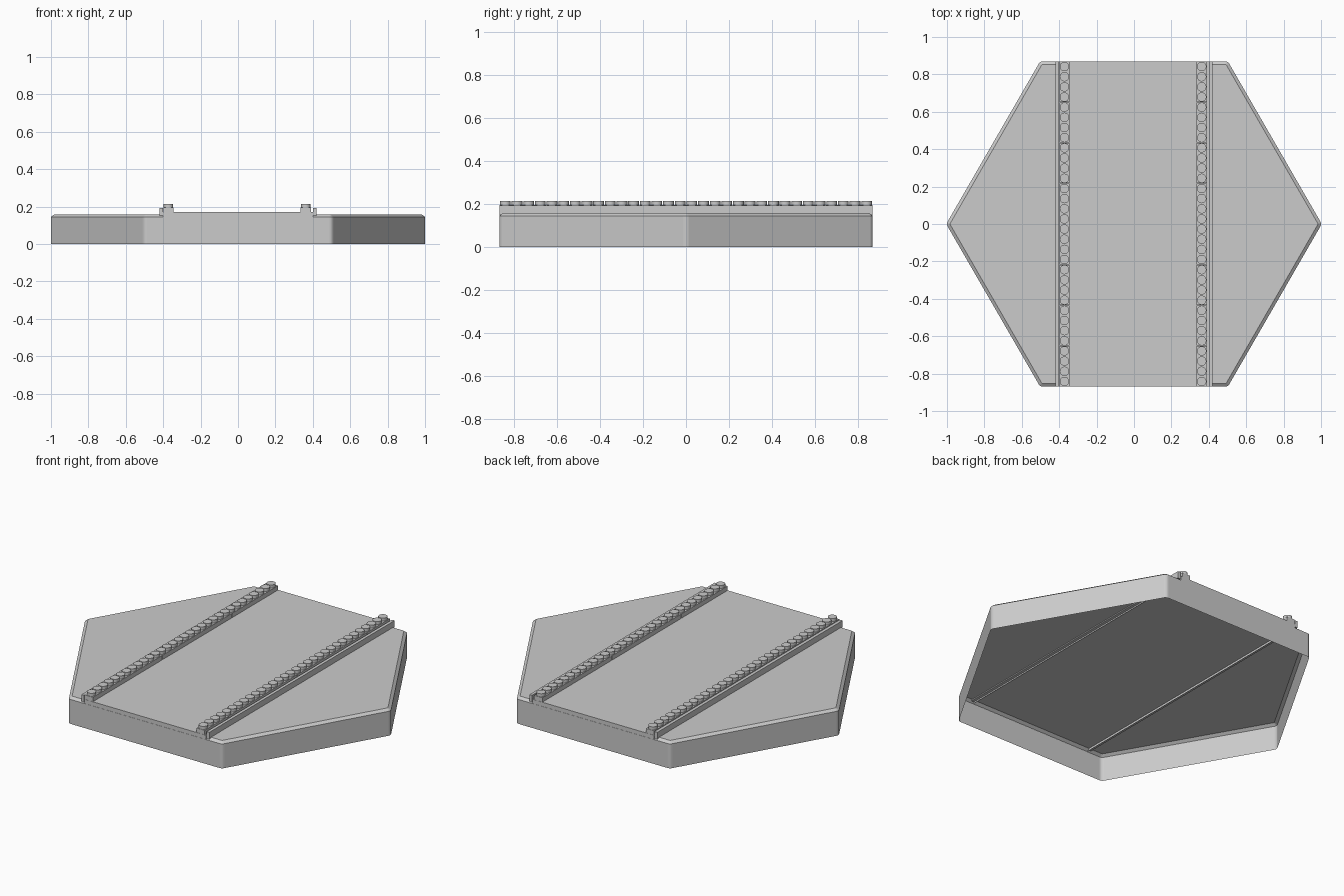
import bpy, bmesh
from math import cos, sin, radians
from mathutils import Matrix, Vector

if "Cube" in bpy.data.objects:
    bpy.data.objects.remove(bpy.data.objects["Cube"])


def finish(name, bm):
    mesh = bpy.data.meshes.new(name)
    bm.to_mesh(mesh)
    bm.free()
    obj = bpy.data.objects.new(name, mesh)
    bpy.context.collection.objects.link(obj)
    return obj


def add_box(bm, x0, x1, y0, y1, z0, z1):
    centre = Vector((x0 + x1, y0 + y1, z0 + z1)) / 2
    mat = Matrix.Translation(centre) @ Matrix.Diagonal((x1 - x0, y1 - y0, z1 - z0, 1))
    return bmesh.ops.create_cube(bm, size=1, matrix=mat)["verts"]


def hex_ring(bm, r, z, seg=4):
    """Hexagon outline with corners rounded to radius r."""
    ring = []
    for k in range(6):
        a = radians(60 * k)
        for s in range(seg + 1):
            t = a + radians(-30 + 60 * s / seg)
            ring.append(bm.verts.new((0.974 * cos(a) + r * cos(t),
                                      0.974 * sin(a) + r * sin(t), z)))
    return ring


HALF_Y = 0.869
PITCH = 0.0543

# Hexagonal tile shell, open underneath, with bevelled top rim
bm = bmesh.new()
rings = [hex_ring(bm, 0.026, 0), hex_ring(bm, 0.026, 0.145), hex_ring(bm, 0.009, 0.158)]
for low, high in zip(rings, rings[1:]):
    n = len(low)
    for i in range(n):
        j = (i + 1) % n
        bm.faces.new((low[i], low[j], high[j], high[i]))
bm.faces.new(rings[-1])
finish("hex_tile", bm)

# Raised centre strip, without an underside
bm = bmesh.new()
add_box(bm, -0.40, 0.40, -HALF_Y, HALF_Y, 0.145, 0.17)
bm.normal_update()
bmesh.ops.delete(bm, geom=[f for f in bm.faces if f.normal.z < -0.5], context='FACES')
finish("centre_strip", bm)

for side, x_row, sign in (("left", -0.372, -1), ("right", 0.362, 1)):
    # Outer kerb, reaching just through the tile top
    bm = bmesh.new()
    xs = sorted((sign * 0.402, sign * 0.42))
    add_box(bm, *xs, -HALF_Y, HALF_Y, 0.152, 0.193)
    finish(side + "_kerb", bm)

    # Row of eight blocks, each with four studs
    bm = bmesh.new()
    for b in range(8):
        y0 = (b - 4) * 4 * PITCH
        add_box(bm, x_row - 0.027, x_row + 0.027,
                y0 + 0.0007, y0 + 4 * PITCH - 0.0007, 0.168, 0.196)
        for s in range(4):
            bmesh.ops.create_cone(
                bm, cap_ends=True, segments=20, radius1=0.025, radius2=0.025, depth=0.02,
                matrix=Matrix.Translation((x_row, y0 + (s + 0.5) * PITCH, 0.204)))
    row = finish(side + "_block_row", bm)
    bpy.context.view_layer.objects.active = row
    row.select_set(True)
    bpy.ops.object.shade_smooth_by_angle()
    row.select_set(False)
